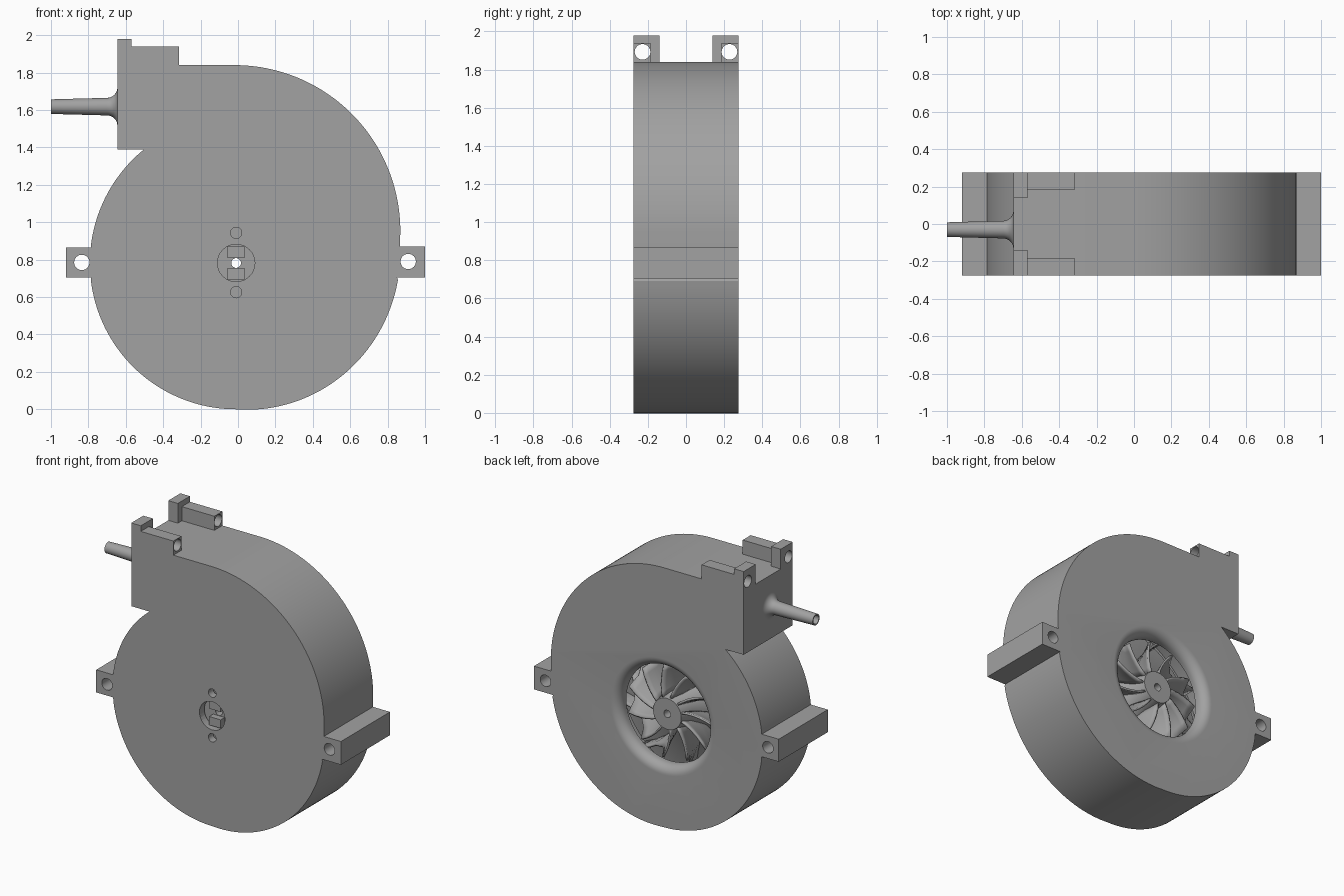
import bpy, bmesh, math
from math import sin, cos, radians, pi

if "Cube" in bpy.data.objects:
    bpy.data.objects.remove(bpy.data.objects["Cube"])

CX, CZ, R = -0.01, 0.782, 0.782      # rotor axis and base casing radius
H = 0.275                            # half depth

grey = bpy.data.materials.new("housing grey")
grey.diffuse_color = (0.36, 0.36, 0.36, 1)
grey.use_nodes = True
grey.node_tree.nodes["Principled BSDF"].inputs["Base Color"].default_value = grey.diffuse_color


def finish(name, bm):
    bmesh.ops.remove_doubles(bm, verts=bm.verts, dist=1e-5)
    bmesh.ops.recalc_face_normals(bm, faces=bm.faces)
    me = bpy.data.meshes.new(name)
    bm.to_mesh(me)
    bm.free()
    me.materials.append(grey)
    ob = bpy.data.objects.new(name, me)
    bpy.context.collection.objects.link(ob)
    return ob


def prism(name, outline, y0, y1):
    """Extrude an (x, z) outline along y."""
    bm = bmesh.new()
    f = bm.faces.new([bm.verts.new((x, y0, z)) for x, z in outline])
    ext = bmesh.ops.extrude_face_region(bm, geom=[f])["geom"]
    bmesh.ops.translate(bm, vec=(0, y1 - y0, 0),
                        verts=[v for v in ext if isinstance(v, bmesh.types.BMVert)])
    return finish(name, bm)


def box(name, x0, x1, y0, y1, z0, z1):
    return prism(name, [(x0, z0), (x1, z0), (x1, z1), (x0, z1)], y0, y1)


def lathe(name, profile, axis, a, b, n=64):
    """Revolve a closed (radius, height) profile about the x or y axis through (a, b)."""
    bm = bmesh.new()
    rings = []
    for i in range(n):
        t = 2 * pi * i / n
        ring = []
        for r, h in profile:
            u, v = a + r * cos(t), b + r * sin(t)
            ring.append(bm.verts.new((u, h, v) if axis == "y" else (h, u, v)))
        rings.append(ring)
    m = len(profile)
    for i in range(n):
        p, q = rings[i], rings[(i + 1) % n]
        for j in range(m):
            k = (j + 1) % m
            if profile[j][0] > 0 or profile[k][0] > 0:
                bm.faces.new((p[j], p[k], q[k], q[j]))
    return finish(name, bm)


def rod(r, h0, h1, axis, a, b, n=32):
    return lathe("cutter", [(0, h0), (r, h0), (r, h1), (0, h1)], axis, a, b, n)


def combine(ob, other, op):
    mod = ob.modifiers.new("bool", "BOOLEAN")
    mod.operation, mod.solver, mod.object = op, "EXACT", other
    bpy.context.view_layer.objects.active = ob
    bpy.ops.object.modifier_apply(modifier=mod.name)
    bpy.data.objects.remove(other)


# Volute casing outline with both mounting ears
pts = []
for i in range(0, 41):                                   # growing lower right curve
    t = radians(-90 + 84 * i / 40)
    r = R + 0.088 * (i / 40)
    p = (CX + r * cos(t), CZ + r * sin(t))
    if p[1] < 0.70:
        pts.append(p)
pts += [(0.85, 0.705), (1.0, 0.705), (1.0, 0.87), (0.866, 0.87)]
for i in range(0, 49):                                   # large upper right arc
    t = radians(90 * i / 48)
    pts.append((-0.02 + 0.888 * cos(t), 0.952 + 0.888 * sin(t)))
pts += [(-0.645, 1.84), (-0.645, 1.39)]                  # square outlet
left = [(CX + R * cos(radians(a)), CZ + R * sin(radians(a))) for a in
        [129 + 1.5 * i for i in range(94)]]
pts += [p for p in left if p[1] > 0.87]
pts += [(-0.787, 0.865), (-0.92, 0.865), (-0.92, 0.705), (-0.787, 0.705)]
pts += [p for p in left if p[1] < 0.70]
casing = prism("casing", pts, -H, H)

# Stepped lugs above the outlet
for s in (-1, 1):
    for x0, x1, inner, top in ((-0.645, -0.57, 0.14, 1.98), (-0.6, -0.315, 0.185, 1.94)):
        y0, y1 = sorted((s * inner, s * H))
        combine(casing, box("lug", x0, x1, y0, y1, 1.78, top), "UNION")
    combine(casing, rod(0.041, -0.8, -0.2, "x", s * 0.228, 1.893), "DIFFERENCE")

# Rotor chamber with rounded intake lip on the back
lip = [(0.41 - 0.065 * cos(radians(a)), 0.21 + 0.065 * sin(radians(a))) for a in range(0, 91, 10)]
chamber = lathe("cutter", [(0, -0.22), (0.72, -0.22), (0.72, 0.19), (0.345, 0.19)]
                + lip + [(0.41, 0.3), (0, 0.3)], "y", CX, CZ, 96)
combine(casing, chamber, "DIFFERENCE")

# Ear holes, front shaft hole, front screw holes, nozzle bore
for x, z, r, y1 in ((-0.835, 0.785, 0.041, 0.4), (0.91, 0.79, 0.041, 0.4),
                    (CX, CZ, 0.1, -0.15), (CX, 0.943, 0.03, -0.15), (CX, 0.626, 0.03, -0.15)):
    combine(casing, rod(r, -0.4, y1, "y", x, z), "DIFFERENCE")
combine(casing, rod(0.03, -0.7, -0.45, "x", -0.03, 1.618), "DIFFERENCE")

# Hollow tapered nozzle with flared root
flare = [(0.05 + 0.052 * (1 - sin(radians(a))), -0.645 - 0.06 * (1 - (1 - cos(radians(a)))))
         for a in range(90, -1, -10)]
flare = [(0.102 - 0.055 * sin(radians(a)), -0.7 + 0.055 * (1 - cos(radians(a))))
         for a in range(90, -1, -10)]
flare = [(0.102 - 0.055 * cos(radians(a)), -0.7 + 0.055 * sin(radians(a)))
         for a in range(0, 91, 10)]
nozzle = lathe("nozzle", [(0.03, -1.0), (0.039, -1.0)] + flare
               + [(0.102, -0.635), (0.03, -0.635)], "x", -0.03, 1.618, 40)

# Impeller hub with bore and back plate
hub_line = [(0.11, 0.225), (0.13, 0.12), (0.19, 0.0), (0.33, -0.11), (0.65, -0.17)]
tip_line = [(0.335, 0.195), (0.34, 0.11), (0.39, 0.03), (0.48, -0.04), (0.65, -0.08)]
hub = lathe("impeller_hub", [(0.026, 0.225)] + hub_line + [(0.65, -0.2), (0.026, -0.2)],
            "y", CX, CZ)


# Twisted impeller blades
def along(line, t):
    f = t * (len(line) - 1)
    i = min(int(f), len(line) - 2)
    f -= i
    return [line[i][k] * (1 - f) + line[i + 1][k] * f for k in (0, 1)]


BLADES, NT, NS = 11, 12, 5
bm = bmesh.new()
for b in range(BLADES):
    grid = []
    for i in range(NT + 1):
        t = i / NT
        h, s = along(hub_line, t), along(tip_line, t)
        row = []
        for j in range(NS + 1):
            w = j / NS
            r = (h[0] - 0.01) * (1 - w) + s[0] * w
            y = (h[1] - 0.01) * (1 - w) + s[1] * w
            a = 2 * pi * b / BLADES + 0.9 * t + 0.3 * w * (1 - t)
            row.append(bm.verts.new((CX + r * cos(a), y, CZ + r * sin(a))))
        grid.append(row)
    for i in range(NT):
        for j in range(NS):
            bm.faces.new((grid[i][j], grid[i][j + 1], grid[i + 1][j + 1], grid[i + 1][j]))
blades = finish("impeller_blades", bm)
solid = blades.modifiers.new("thickness", "SOLIDIFY")
solid.thickness, solid.offset = 0.014, 0

# Drive dogs behind the front shaft hole
for name, z0, z1 in (("upper_drive_dog", 0.81, 0.87), ("lower_drive_dog", 0.694, 0.754)):
    box(name, CX - 0.045, CX + 0.045, -0.245, -0.195, z0, z1)

# Smooth curved surfaces, crisp corners
bpy.ops.object.select_all(action="DESELECT")
for ob in (casing, nozzle, hub, blades):
    ob.select_set(True)
bpy.context.view_layer.objects.active = casing
bpy.ops.object.shade_smooth_by_angle(angle=radians(30))
